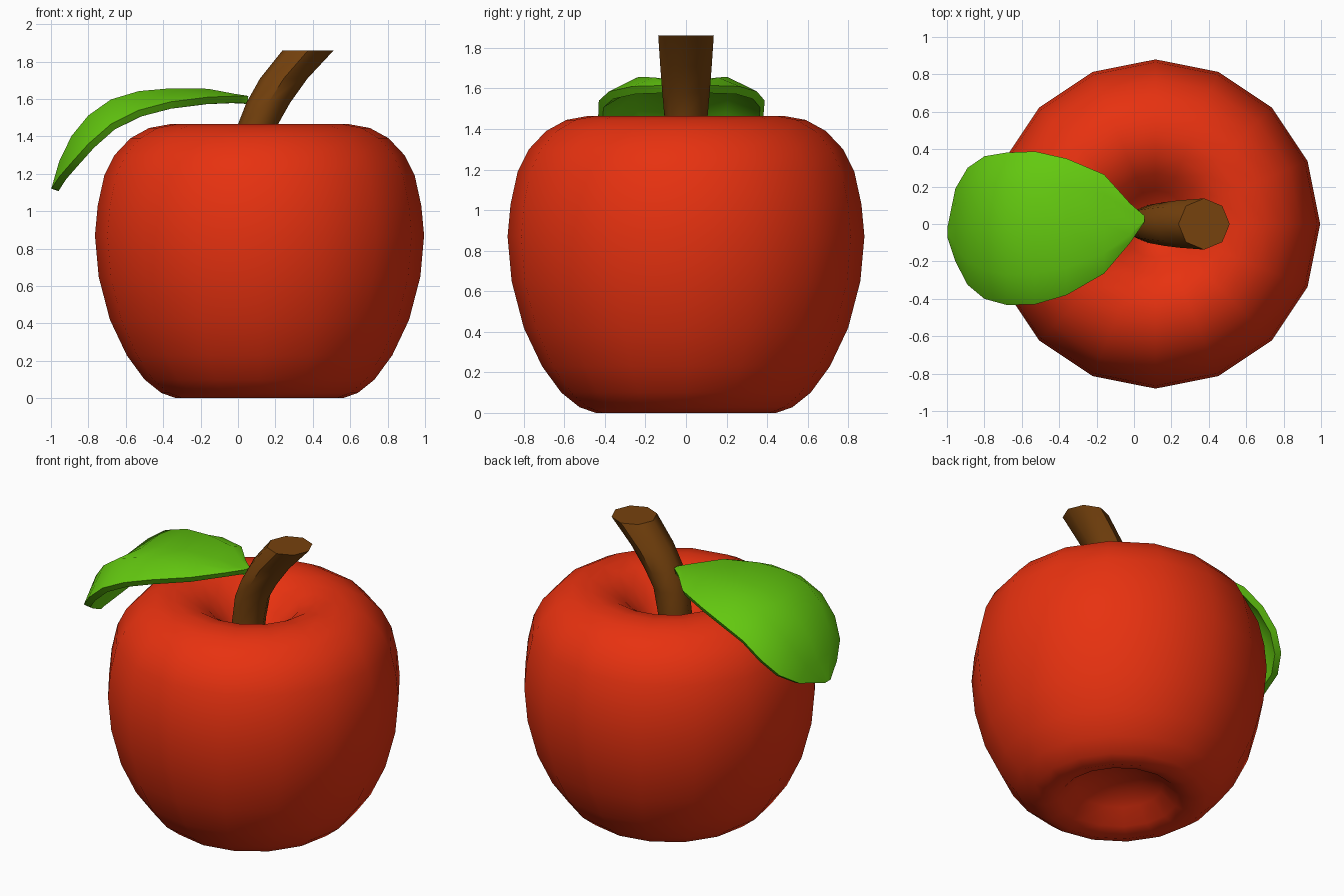
import bpy, bmesh, math

if "Cube" in bpy.data.objects:
    bpy.data.objects.remove(bpy.data.objects["Cube"])

def material(name, rgb):
    m = bpy.data.materials.new(name)
    m.diffuse_color = (*rgb, 1)
    m.use_nodes = True
    m.node_tree.nodes["Principled BSDF"].inputs["Base Color"].default_value = m.diffuse_color
    return m

def finish(name, bm, mat, angle):
    bmesh.ops.recalc_face_normals(bm, faces=bm.faces)
    me = bpy.data.meshes.new(name)
    bm.to_mesh(me)
    bm.free()
    me.materials.append(mat)
    ob = bpy.data.objects.new(name, me)
    bpy.context.collection.objects.link(ob)
    bpy.ops.object.select_all(action='DESELECT')
    ob.select_set(True)
    bpy.context.view_layer.objects.active = ob
    bpy.ops.object.shade_smooth_by_angle(angle=math.radians(angle))
    return ob

def stack(rings, n, tips=None):
    """Skin horizontal rings (x, z, r); close with fan points (x, z) or flat caps."""
    bm = bmesh.new()
    loops = [[bm.verts.new((x + r * math.cos(2 * math.pi * i / n),
                            r * math.sin(2 * math.pi * i / n), z)) for i in range(n)]
             for x, z, r in rings]
    for a, b in zip(loops, loops[1:]):
        for i in range(n):
            j = (i + 1) % n
            bm.faces.new((a[i], a[j], b[j], b[i]))
    for k, loop in enumerate((loops[0], loops[-1])):
        if tips:
            p = bm.verts.new((tips[k][0], 0, tips[k][1]))
            for i in range(n):
                bm.faces.new((loop[i], loop[(i + 1) % n], p))
        else:
            bm.faces.new(loop)
    return bm

red = material("apple red", (0.80, 0.031, 0.005))
brown = material("stem brown", (0.18, 0.054, 0.004))
green = material("leaf green", (0.125, 0.58, 0.005))

# Apple body: lathe profile with hollows at top and bottom
CX = 0.115
profile = [(0.14, 0.16), (0.26, 0.11), (0.35, 0.03), (0.445, 0.0), (0.525, 0.028),
           (0.615, 0.10), (0.71, 0.23), (0.80, 0.42), (0.86, 0.65), (0.88, 0.87),
           (0.865, 1.03), (0.83, 1.19), (0.775, 1.30), (0.69, 1.39), (0.59, 1.445),
           (0.48, 1.465), (0.37, 1.445), (0.27, 1.385), (0.18, 1.29), (0.09, 1.20)]
finish("apple_body", stack([(CX, z, r) for r, z in profile], 16,
                           [(CX, 0.18), (CX, 1.17)]), red, 80)

# Stem: eight-sided, bending and widening upward
stem = [(0.07, 1.12, 0.10), (0.08, 1.30, 0.102), (0.107, 1.465, 0.107),
        (0.162, 1.58, 0.117), (0.245, 1.71, 0.127), (0.375, 1.86, 0.137)]
finish("stem", stack(stem, 8), brown, 50)

# Leaf: rows of (x, y low, y high, middle z, drop of the edge)
rows = [(0.055, 0.01, 0.045, 1.615, 0.0), (-0.02, -0.10, 0.11, 1.62, 0.005),
        (-0.16, -0.265, 0.265, 1.635, 0.025), (-0.36, -0.38, 0.35, 1.635, 0.05),
        (-0.53, -0.43, 0.388, 1.62, 0.08), (-0.68, -0.433, 0.382, 1.575, 0.11),
        (-0.80, -0.40, 0.362, 1.49, 0.13), (-0.89, -0.325, 0.30, 1.38, 0.12),
        (-0.955, -0.20, 0.19, 1.255, 0.07), (-0.998, -0.07, -0.02, 1.12, 0.0)]
lift = {-1: -1, -0.6: 0.0, 0: 0.0, 0.6: 0.0, 1: -1}
bm = bmesh.new()
grid = []
for x, lo, hi, z, drop in rows:
    row = []
    for v, k in lift.items():
        rise = 0.022 * min(1, (hi - lo) / 0.6) if abs(v) == 0.6 else 0
        row.append(bm.verts.new((x, (lo + hi) / 2 + v * (hi - lo) / 2, z + k * drop + rise)))
    grid.append(row)
for a, b in zip(grid, grid[1:]):
    for i in range(len(a) - 1):
        bm.faces.new((a[i], a[i + 1], b[i + 1], b[i]))
bmesh.ops.recalc_face_normals(bm, faces=bm.faces)
if sum(f.normal.z for f in bm.faces) < 0:
    bmesh.ops.reverse_faces(bm, faces=bm.faces)
# Thickness: lower skin offset along the surface normals
bm.normal_update()
under = {v: bm.verts.new(v.co - v.normal * 0.042) for row in grid for v in row}
rim = [e for e in bm.edges if e.is_boundary]
for f in list(bm.faces):
    bm.faces.new([under[v] for v in reversed(f.verts)])
for e in rim:
    a, b = e.verts
    bm.faces.new((a, b, under[b], under[a]))
finish("leaf", bm, green, 50)
